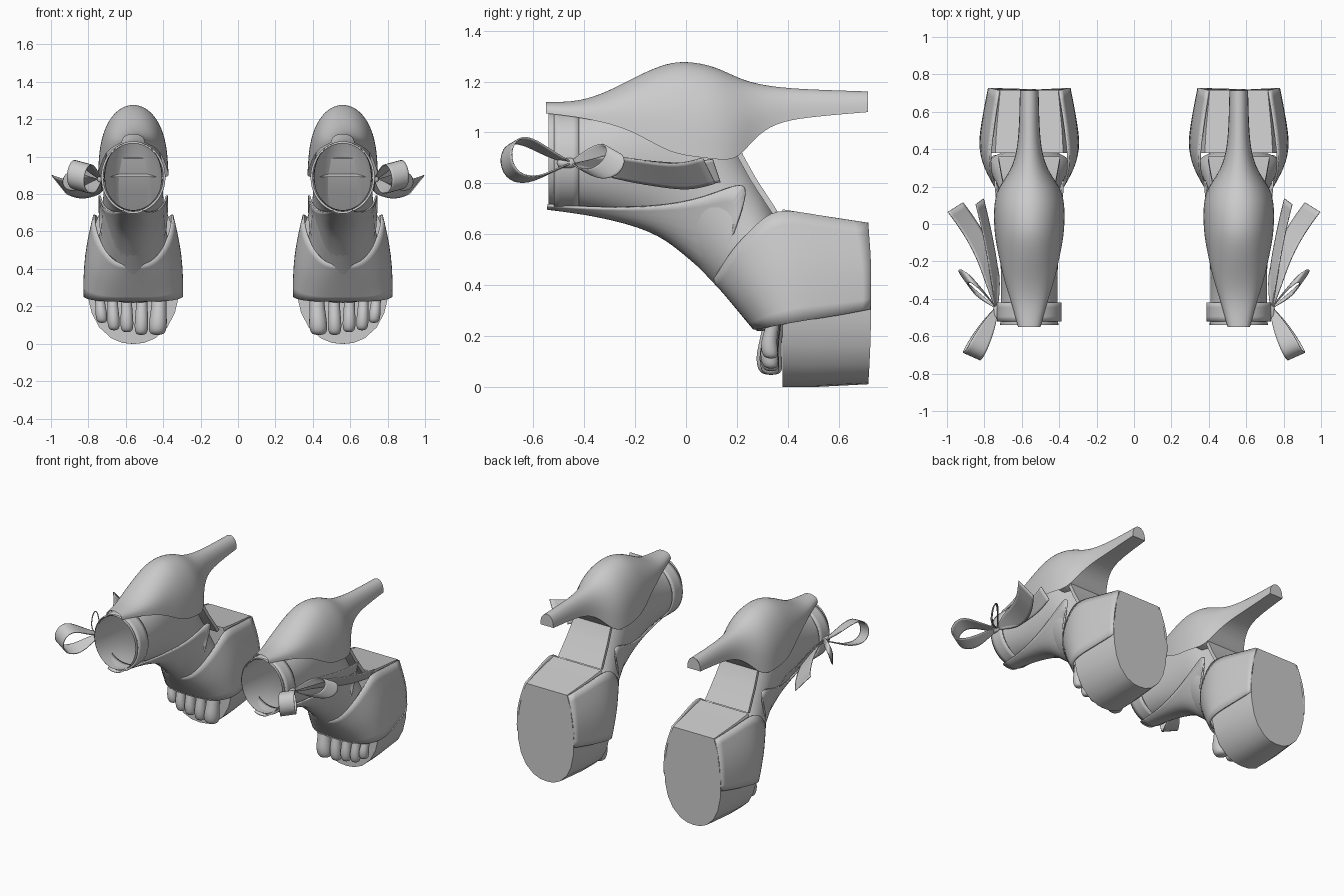
import bpy, bmesh
from math import sin, cos, pi
from mathutils import Vector

if "Cube" in bpy.data.objects:
    bpy.data.objects.remove(bpy.data.objects["Cube"])

CX = 0.56  # centre of the right shoe; the mirror modifier makes the left one


def grid(name, rows, closed=False, caps=False, levels=2, thick=0, cx=CX, angle=None):
    """Skin rows of points, smooth, thicken and mirror to the other shoe."""
    bm = bmesh.new()
    vs = [[bm.verts.new((p[0] + cx, p[1], p[2])) for p in r] for r in rows]
    n = len(rows[0])
    for a, b in zip(vs, vs[1:]):
        for i in range(n if closed else n - 1):
            j = (i + 1) % n
            bm.faces.new((a[i], a[j], b[j], b[i]))
    if caps:
        bm.faces.new(vs[0])
    if caps or closed == 'tip':
        bm.faces.new(vs[-1])
    bmesh.ops.recalc_face_normals(bm, faces=bm.faces)
    me = bpy.data.meshes.new(name)
    bm.to_mesh(me)
    bm.free()
    ob = bpy.data.objects.new(name, me)
    bpy.context.collection.objects.link(ob)
    me.shade_smooth()
    if angle:
        bpy.ops.object.select_all(action='DESELECT')
        ob.select_set(True)
        bpy.context.view_layer.objects.active = ob
        bpy.ops.object.shade_smooth_by_angle(angle=angle)
    if levels:
        m = ob.modifiers.new("smooth", 'SUBSURF')
        m.levels = m.render_levels = levels
        m.boundary_smooth = 'PRESERVE_CORNERS'
    if thick:
        m = ob.modifiers.new("thickness", 'SOLIDIFY')
        m.thickness = thick
        m.offset = 0
    m = ob.modifiers.new("pair", 'MIRROR')
    m.use_mirror_merge = False
    return ob


def both(half):
    """Mirror a half row (starting at x = 0) into a full row."""
    return [(-x, y, z) for x, y, z in half[:0:-1]] + list(half)


# foot: oval sections between a front point and a heel/sole point (y, z)
foot = [(-.54, .712, -.54, 1.085, .158), (-.33, .69, -.36, 1.08, .15),
        (-.13, .63, -.1, 1.22, .16), (-.03, .545, .1, 1.2, .16),
        (.05, .465, .2, .95, .165), (.14, .37, .3, .78, .175),
        (.24, .26, .42, .55, .23), (.28, .2, .39, .25, .215)]
rows = []
for y0, z0, y1, z1, w in foot:
    row = []
    for k in range(20):
        a = 2 * pi * k / 20
        t = (1 - cos(a)) / 2
        row.append((w * sin(a), y0 + (y1 - y0) * t, z0 + (z1 - z0) * t))
    rows.append(row)
grid("foot", rows, closed='tip')

# toes: big toe on the inner side
for i, (x, r, tip) in enumerate([(-.135, .05, .045), (-.045, .038, .045),
                                 (.035, .036, .06), (.108, .034, .07), (.175, .032, .11)]):
    rows = []
    for t, s, y in [(1, .85, .35), (.6, .85, .335), (.35, 1, .325), (.12, 1.05, .33), (0, .7, .335)]:
        z = tip + (.29 - tip) * t
        rows.append([(x * (.95 + .1 * t) + r * s * cos(2 * pi * k / 10),
                      y + 1.05 * r * s * sin(2 * pi * k / 10), z) for k in range(10)])
    grid(f"toe_{i + 1}", rows, closed=True, caps=True)

# platform sole
half = [(0, .645), (.155, .645), (.19, .55), (.209, .44), (.215, .34), (.21, .25),
        (.19, .16), (.155, .09), (.1, .037), (.05, .015), (0, .01)]
outline = half + [(-x, z) for x, z in half[-2:0:-1]]
rows = [[(x * s, y + dy * (1 - z / .33) ** 2, z * k - .012 * (k > 1)) for x, z in outline]
        for s, y, dy, k in [(1.17, .38, 0, 1.1), (1.13, .5, 0, 1.07), (1, .728, -.012, 1)]]
grid("platform", rows, closed=True, caps=True, levels=0, angle=.6)

# wide toe strap wrapped round foot and platform: lower, middle and upper edge
low = [(0, .265, .23), (.12, .275, .228), (.21, .31, .232), (.258, .38, .245),
       (.265, .45, .258), (.24, .6, .28), (.215, .725, .305)]
mid = [(0, .18, .33), (.13, .195, .33), (.215, .25, .38), (.253, .32, .44),
       (.265, .42, .48), (.242, .6, .47), (.216, .73, .47)]
top = [(0, .1, .42), (.1, .12, .43), (.18, .18, .54), (.207, .27, .63),
       (.212, .35, .705), (.195, .5, .675), (.162, .715, .643)]
grid("toe_strap", [both(low), both(mid), both(top)], thick=.012)

# vamp strap running down the front of the foot: centre, middle, edge per station
vamp = [[(0, -.545, .7), (.03, -.545, .703), (.05, -.545, .715)],
        [(0, -.35, .675), (.045, -.35, .68), (.075, -.33, .7)],
        [(0, -.13, .612), (.09, -.12, .63), (.138, -.06, .71)],
        [(0, -.03, .525), (.115, 0, .56), (.175, .12, .76)],
        [(0, .05, .447), (.135, .08, .51), (.185, .27, .83)],
        [(0, .11, .4), (.13, .13, .44), (.178, .19, .62)]]
grid("vamp_strap", [both(r) for r in vamp], thick=.01)

# heel counter flowing into the heel: y, top z, lower edge z, half width
heel = [(-.55, 1.12, 1.075, .06), (-.42, 1.12, 1.06, .095), (-.3, 1.165, 1.035, .135),
        (-.2, 1.22, 1.0, .157), (-.1, 1.267, .94, .178), (-.02, 1.285, .91, .188),
        (.08, 1.272, .9, .19), (.15, 1.245, .89, .18), (.21, 1.215, .9, .155),
        (.27, 1.195, .98, .11), (.35, 1.18, 1.037, .075), (.47, 1.17, 1.06, .055),
        (.715, 1.162, 1.08, .05)]


def arch(y, zt, zb, w, lift=1):
    return [(-w * cos(pi * k / 12), y, zb + lift * (zt - zb) * sin(pi * k / 12) ** .8)
            for k in range(13)]


grid("heel_counter", [arch(*h) for h in heel])
grid("heel_breast", [[(-h[3], h[0], h[2]), (0, h[0], h[2]), (h[3], h[0], h[2])] for h in heel[7:]])
grid("heel_tip", [arch(*heel[-1]), arch(*heel[-1], lift=0)], levels=1)

# shank between heel and platform
rows = [[(-w, y - .02, z - .01), (-w, y, z), (w, y, z), (w, y - .02, z - .01)]
        for y, z, w in [(.19, 1.0, .14), (.225, .91, .14), (.275, .82, .15), (.36, .69, .165)]]
grid("shank", rows, closed=True, caps=True, levels=0, angle=.6)

# ankle strap
rows = [[(.168 * cos(2 * pi * k / 24), y, .89 + .188 * sin(2 * pi * k / 24)) for k in range(24)]
        for y in (-.52, -.47, -.42)]
grid("ankle_strap", rows, closed=True, levels=1, thick=.012)


# bow on the outer side of the ankle (world coordinates)
def ribbon(name, path, wide):
    """Strip along a path; width swells away from the knot."""
    rows = []
    for p in path:
        s = min(1, .15 + (Vector(p) - Vector(path[0])).length * 6)
        d = Vector(wide) * s
        rows.append([tuple(Vector(p) - d), p, tuple(Vector(p) + d)])
    grid(name, rows, thick=.006, cx=0)


knot = (.735, -.45, .88)
ribbon("bow_loop_front", [knot, (.77, -.53, .91), (.82, -.63, .975), (.85, -.695, .965),
                          (.875, -.715, .89), (.86, -.68, .82), (.81, -.6, .81),
                          (.77, -.52, .85), knot], (.045, .02, .012))
ribbon("bow_loop_back", [knot, (.79, -.38, .91), (.86, -.3, .945), (.91, -.27, .92),
                         (.915, -.29, .86), (.87, -.35, .83), (.79, -.41, .85), knot],
       (.025, .035, -.02))
ribbon("bow_tail_outer", [knot, (.75, -.3, .865), (.8, -.15, .84), (.88, -.01, .82),
                          (.955, .09, .85)], (.04, -.025, .05))
ribbon("bow_tail_inner", [knot, (.74, -.3, .86), (.765, -.15, .845), (.795, 0, .83),
                          (.825, .12, .85)], (.02, -.015, .045))
rows = [[(.735 + .02 * cos(pi * k / 4), y, .88 + .022 * sin(pi * k / 4)) for k in range(8)]
        for y in (-.51, -.47, -.43)]
grid("bow_knot", rows, closed=True, caps=True, levels=1, cx=0)
